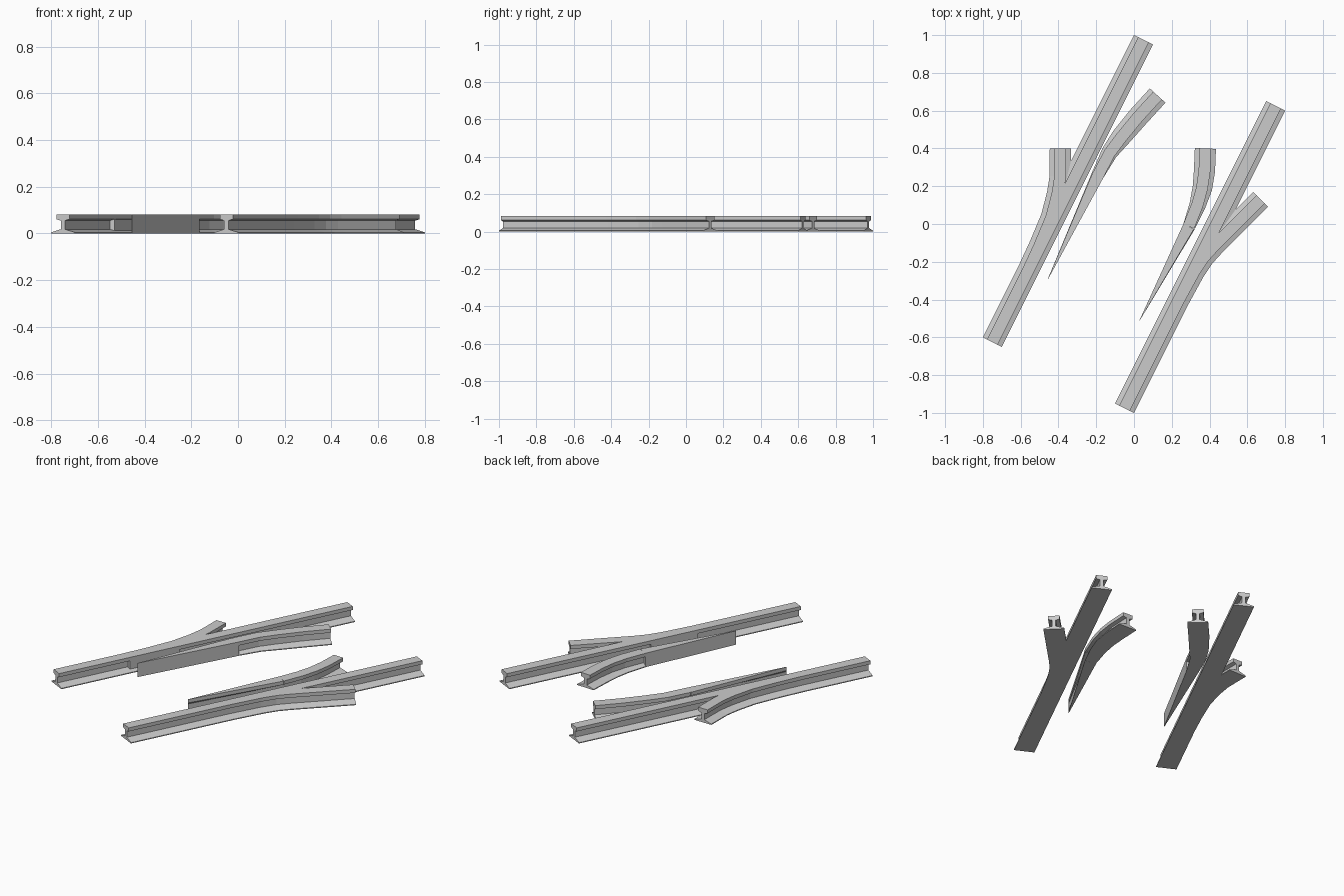
import bpy, bmesh
from mathutils import Vector

if "Cube" in bpy.data.objects:
    bpy.data.objects.remove(bpy.data.objects["Cube"])

FOOT, HEAD, WEB = 0.056, 0.031, 0.010
# half rail profile: half width, height
HALF = [(FOOT, 0), (FOOT, 0.005), (WEB, 0.018), (WEB, 0.055), (HEAD, 0.061), (HEAD, 0.082)]
# station = (x, y, left limit, right limit)


def loft(name, stations, solid=0):
    """Sweep the rail profile; limits trim each side, solid (-1/1) makes a flat planed side."""
    bm = bmesh.new()
    pts = [Vector(s[:2]) for s in stations]
    rings = []
    for i, s in enumerate(stations):
        a = (pts[i] - pts[i - 1]).normalized() if i else Vector((0, 0))
        b = (pts[i + 1] - pts[i]).normalized() if i < len(pts) - 1 else Vector((0, 0))
        t = (a + b).normalized()
        n = Vector((t.y, -t.x))
        left, right = s[2:] if len(s) == 4 else (FOOT, FOOT)
        ring = []
        for side, lim, half in ((1, right, HALF), (-1, left, HALF[::-1])):
            for w, z in half:
                w = lim if solid == side else min(w, lim)
                p = pts[i] + n * w * side
                ring.append(bm.verts.new((p.x, p.y, z)))
        rings.append(ring)
    k = len(rings[0])
    for r, q in zip(rings, rings[1:]):
        for j in range(k):
            bm.faces.new((r[j], r[(j + 1) % k], q[(j + 1) % k], q[j]))
    bm.faces.new(rings[0])
    bm.faces.new(rings[-1][::-1])
    bmesh.ops.recalc_face_normals(bm, faces=bm.faces)
    me = bpy.data.meshes.new(name)
    bm.to_mesh(me)
    bm.free()
    ob = bpy.data.objects.new(name, me)
    bpy.context.collection.objects.link(ob)
    return ob


# straight running rails
loft("left_stock_rail", [(-0.75, -0.625), (0.05, 0.975)])
loft("right_stock_rail", [(-0.05, -0.975), (0.75, 0.625)])

# diverging rails merging into the stock rails, with planed inner faces
loft("left_branch_planed", [(-0.558, -0.24, FOOT, HEAD), (-0.50, -0.115, FOOT, 0.034),
                            (-0.437, 0.036, FOOT, 0.045)], solid=1)
loft("left_branch_rail", [(-0.437, 0.036), (-0.405, 0.16), (-0.391, 0.25), (-0.39, 0.4)])
loft("right_branch_planed", [(0.23, -0.415, HEAD, FOOT), (0.32, -0.25, 0.036, FOOT),
                             (0.37, -0.175, 0.045, FOOT)], solid=-1)
loft("right_branch_rail", [(0.37, -0.175), (0.42, -0.12), (0.52, -0.02), (0.67, 0.13)])

# switch blades: tapered planed tips, then rails whose foot widens out
loft("left_blade_tip", [(-0.455, -0.29, 0.001, 0.001), (-0.192, 0.255, 0.035, HEAD)], solid=1)
loft("left_blade_rail", [(-0.192, 0.255, 0.035, HEAD), (-0.13, 0.375, 0.045, 0.041),
                         (-0.07, 0.455, 0.054, 0.05), (0.02, 0.565), (0.125, 0.68)])
loft("right_blade_tip", [(0.03, -0.51, 0.001, 0.001), (0.29, -0.012, HEAD, 0.035)], solid=-1)
loft("right_blade_rail", [(0.29, -0.012, HEAD, 0.035), (0.335, 0.1, 0.042, 0.045),
                          (0.36, 0.19, 0.05, 0.054), (0.373, 0.28), (0.378, 0.4)])
